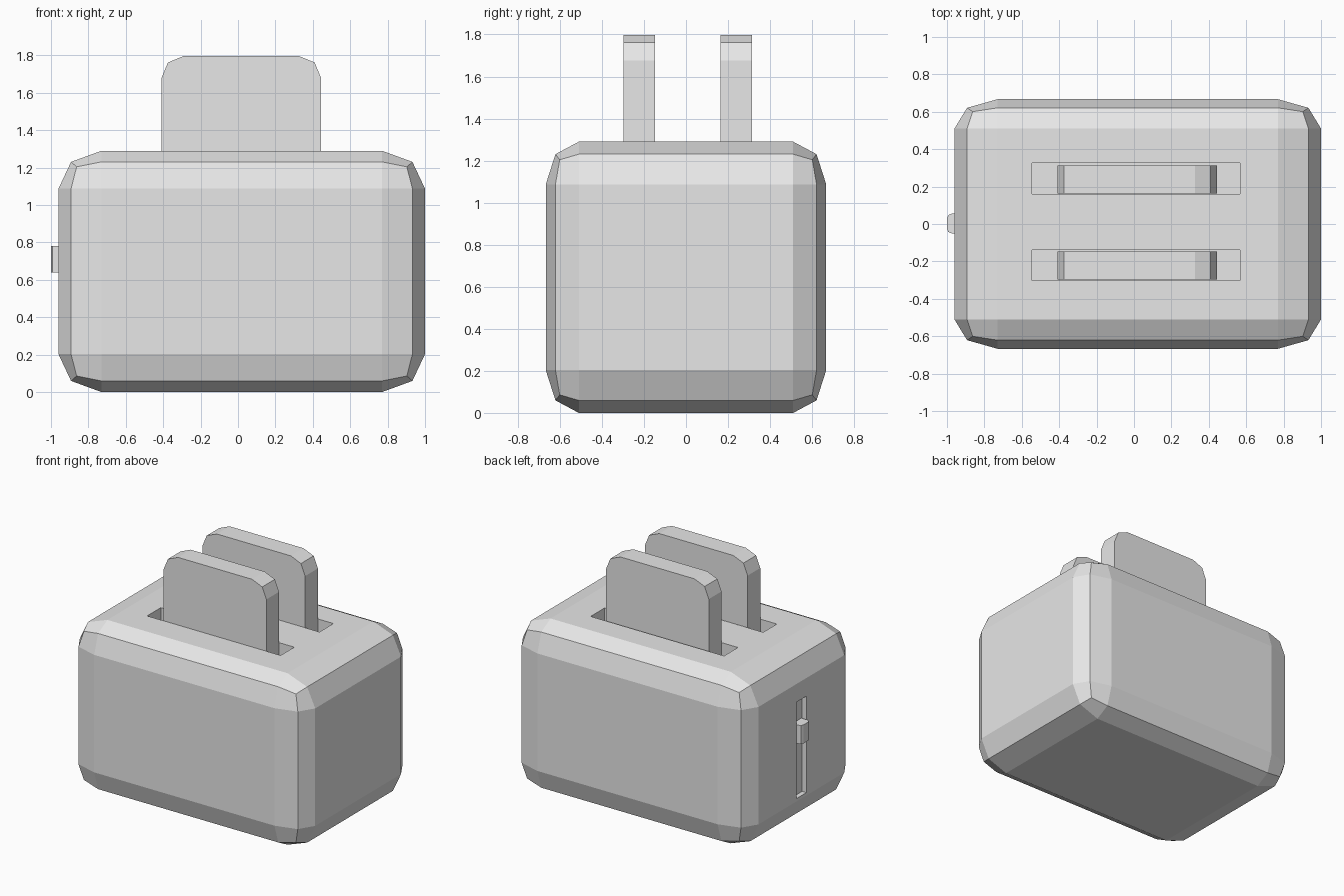
import bpy
import bmesh
from mathutils import Vector

cube = bpy.data.objects.get("Cube")
if cube:
    bpy.data.objects.remove(cube, do_unlink=True)

GREY = (0.8, 0.8, 0.8, 1)
grey = bpy.data.materials.new("light_grey")
grey.use_nodes = True
grey.diffuse_color = GREY
grey.node_tree.nodes["Principled BSDF"].inputs["Base Color"].default_value = GREY


def box(name, low, high, bevel=(0, 0, 0), pick=lambda edge: True):
    """Box between two corners; picked edges get a two-step bevel sized per axis."""
    low, high = Vector(low), Vector(high)
    size, centre = high - low, (low + high) / 2
    # Bevel evenly in a stretched space, then scale back to the real size
    stretch = Vector([b if b else 1 for b in bevel])
    bm = bmesh.new()
    bmesh.ops.create_cube(bm, size=1)
    for v in bm.verts:
        v.co = Vector([c * s / t for c, s, t in zip(v.co, size, stretch)])
    if any(bevel):
        bmesh.ops.bevel(bm, geom=[e for e in bm.edges if pick(e)], offset=1,
                        offset_type='OFFSET', segments=2, profile=0.5,
                        affect='EDGES')
    for v in bm.verts:
        v.co = Vector([c * t for c, t in zip(v.co, stretch)]) + centre
    mesh = bpy.data.meshes.new(name)
    bm.to_mesh(mesh)
    bm.free()
    mesh.materials.append(grey)
    obj = bpy.data.objects.new(name, mesh)
    bpy.context.collection.objects.link(obj)
    return obj


def cut(target, cutter):
    """Subtract a hidden helper from the target."""
    cutter.hide_render = True
    cutter.hide_viewport = True
    cutter.display_type = 'WIRE'
    mod = target.modifiers.new(cutter.name, 'BOOLEAN')
    mod.operation = 'DIFFERENCE'
    mod.solver = 'EXACT'
    mod.object = cutter
    bpy.context.view_layer.objects.active = target
    bpy.ops.object.modifier_apply(modifier=mod.name)
    bpy.data.objects.remove(cutter, do_unlink=True)


def along(axis):
    """Selects edges running along one axis."""
    def test(edge):
        d = edge.verts[0].co - edge.verts[1].co
        return abs(d[axis]) > 0.9 * d.length
    return test


# Rounded toaster housing
body = box("body", (-0.96, -0.667, 0), (1.0, 0.667, 1.29), (0.23, 0.157, 0.203))

# Bread slots in the top, each with a slice standing in it
slots = {"front": (-0.302, -0.139), "back": (0.16, 0.326)}
slices = {"front": (-0.298, -0.147), "back": (0.163, 0.314)}
for side, (y0, y1) in slots.items():
    cut(body, box(side + "_slot_cutter", (-0.545, y0, 0.8), (0.566, y1, 1.5)))
for side, (y0, y1) in slices.items():
    box(side + "_bread_slice", (-0.41, y0, 0.82), (0.445, y1, 1.797),
        (0.12, 1, 0.12), along(1))

# Lever track in the side, and the lever
cut(body, box("lever_track_cutter", (-1.1, -0.06, 0.225), (-0.925, 0.06, 0.95)))
box("lever", (-1.0, -0.05, 0.64), (-0.91, 0.055, 0.78), (0.025, 0.025, 1),
    lambda e: along(2)(e) and e.verts[0].co.x < 0)
